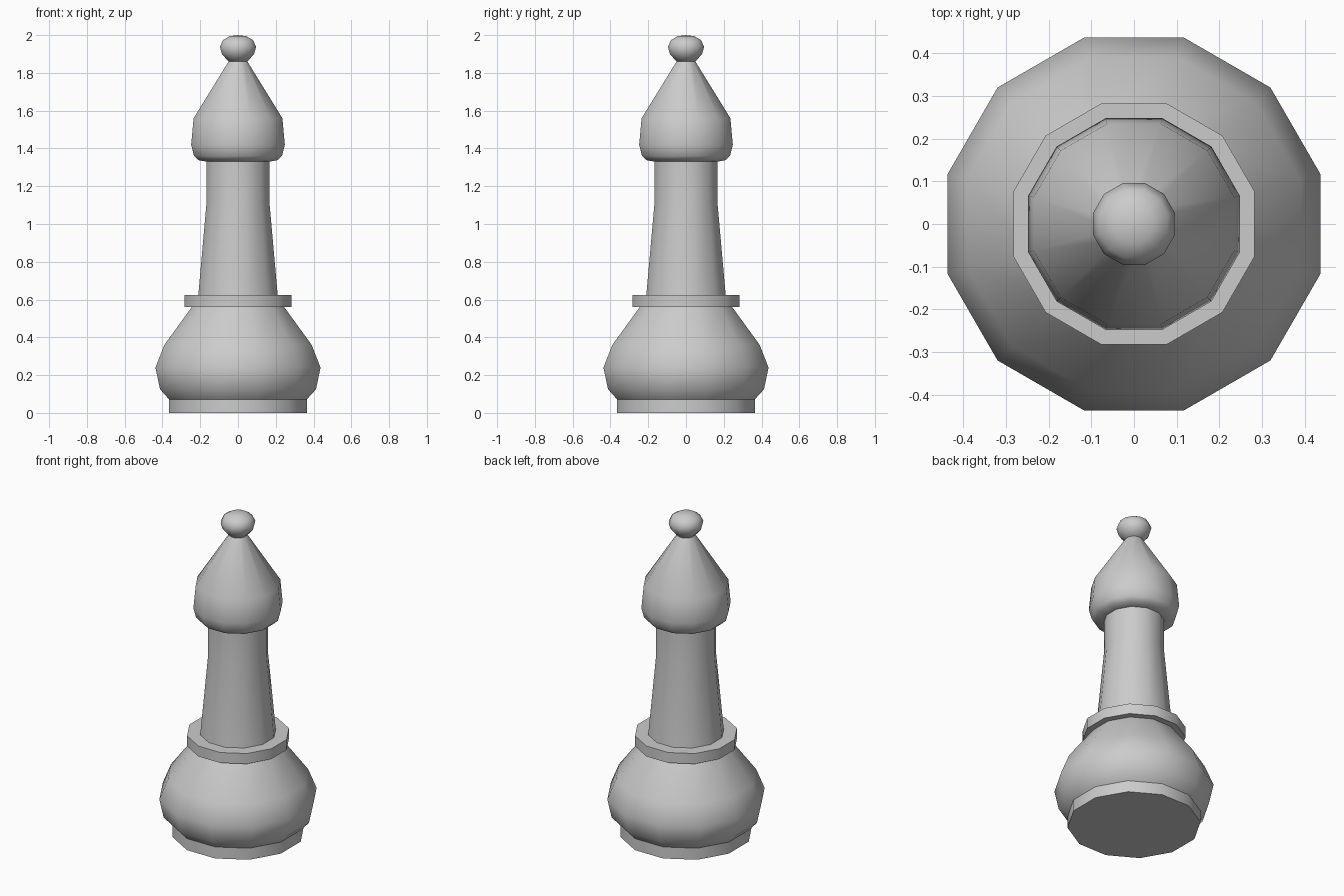
import bpy, bmesh
from math import cos, sin, pi, radians

if "Cube" in bpy.data.objects:
    bpy.data.objects.remove(bpy.data.objects["Cube"])

SIDES = 12
FLAT = cos(pi / SIDES)  # silhouette half-width / corner radius


def lathe(name, profile, angle=40):
    """Spin (half-width, z) points into a closed 12-sided solid."""
    bm = bmesh.new()
    rings = []
    for w, z in profile:
        if w == 0:
            rings.append([bm.verts.new((0, 0, z))])
            continue
        r = w / FLAT
        rings.append([bm.verts.new((r * cos((i + 0.5) * 2 * pi / SIDES),
                                    r * sin((i + 0.5) * 2 * pi / SIDES), z))
                      for i in range(SIDES)])
    for a, b in zip(rings, rings[1:]):
        for i in range(SIDES):
            j = (i + 1) % SIDES
            if len(b) == 1:
                bm.faces.new((a[i], a[j], b[0]))
            else:
                bm.faces.new((a[i], a[j], b[j], b[i]))
    # Close open ends
    bm.faces.new(rings[0][::-1])
    if len(rings[-1]) > 1:
        bm.faces.new(rings[-1])
    bmesh.ops.recalc_face_normals(bm, faces=bm.faces)
    mesh = bpy.data.meshes.new(name)
    bm.to_mesh(mesh)
    bm.free()
    ob = bpy.data.objects.new(name, mesh)
    bpy.context.collection.objects.link(ob)
    bpy.ops.object.select_all(action='DESELECT')
    ob.select_set(True)
    bpy.context.view_layer.objects.active = ob
    bpy.ops.object.shade_smooth_by_angle(angle=radians(angle))
    return ob


# Foot disc
lathe("foot", [(0.365, 0), (0.365, 0.072)])
# Bulbous base
lathe("base_bulb", [(0.365, 0.072), (0.413, 0.125), (0.437, 0.24),
                    (0.39, 0.36), (0.245, 0.56)])
# Collar ring
lathe("collar", [(0.283, 0.56), (0.283, 0.625)])
# Tapered stem
lathe("stem", [(0.21, 0.625), (0.166, 1.12), (0.166, 1.335)])
# Pointed head
lathe("head", [(0.166, 1.33), (0.21, 1.338), (0.233, 1.36), (0.248, 1.42),
               (0.235, 1.56), (0.05, 1.86)], 50)
# Top knob
lathe("knob", [(0.05, 1.86), (0.085, 1.90), (0.096, 1.938), (0.08, 1.973),
               (0.045, 1.994), (0, 2.0)], 60)
